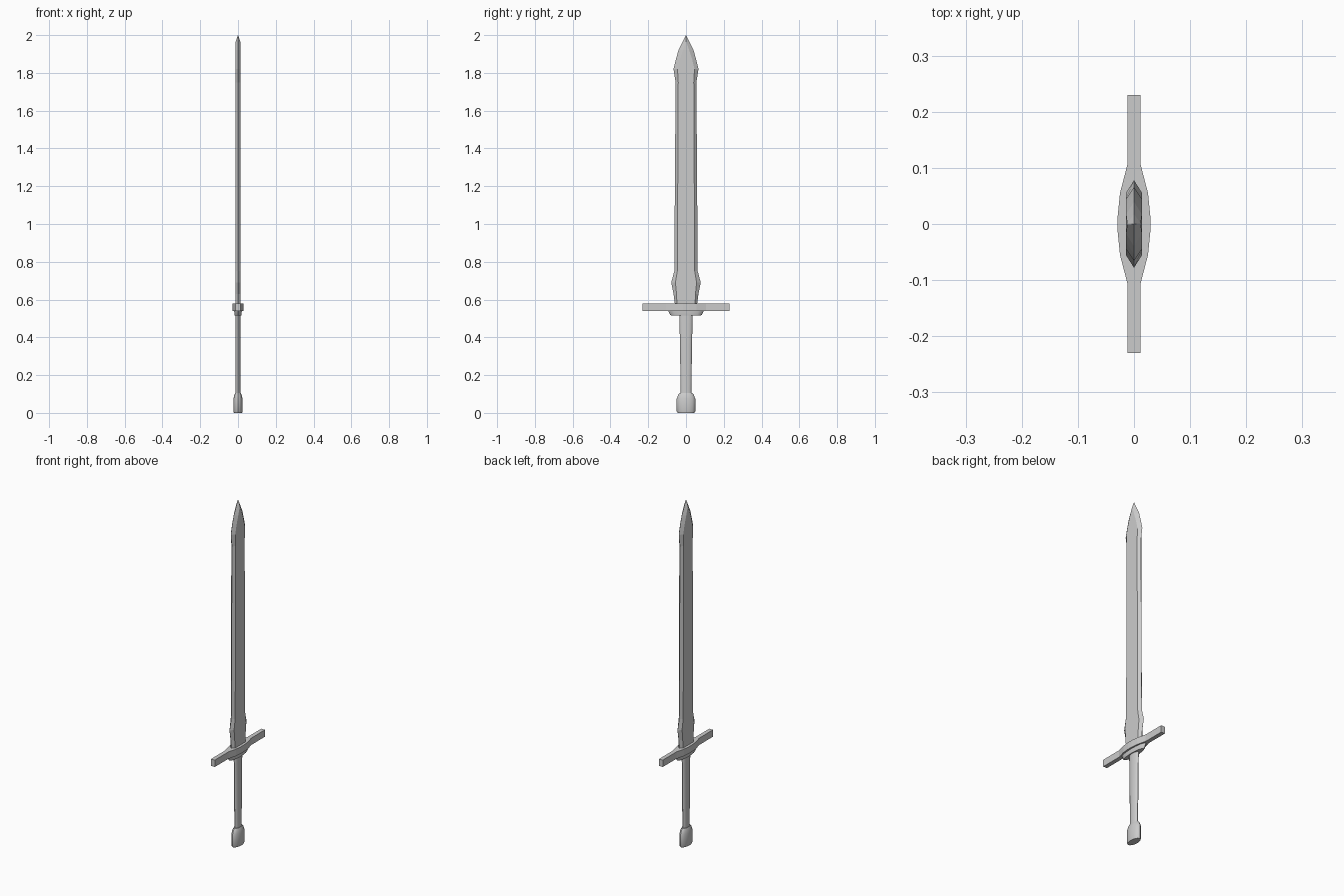
import bpy, bmesh
from math import sin, cos, pi

if "Cube" in bpy.data.objects:
    bpy.data.objects.remove(bpy.data.objects["Cube"])


def loft(name, rings, smooth=False):
    """Skin a stack of equal-length rings of 3D points and cap both ends."""
    bm = bmesh.new()
    loops = [[bm.verts.new(p) for p in ring] for ring in rings]
    n = len(loops[0])
    for a, b in zip(loops, loops[1:]):
        for i in range(n):
            j = (i + 1) % n
            bm.faces.new((a[i], a[j], b[j], b[i]))
    bm.faces.new(loops[0][::-1])
    bm.faces.new(loops[-1])
    bmesh.ops.remove_doubles(bm, verts=bm.verts, dist=0.00001)
    bmesh.ops.recalc_face_normals(bm, faces=bm.faces)
    mesh = bpy.data.meshes.new(name)
    bm.to_mesh(mesh)
    bm.free()
    obj = bpy.data.objects.new(name, mesh)
    bpy.context.collection.objects.link(obj)
    if smooth:
        bpy.ops.object.select_all(action='DESELECT')
        obj.select_set(True)
        bpy.context.view_layer.objects.active = obj
        bpy.ops.object.shade_smooth_by_angle(angle=0.6)
    return obj


def oval(z, rx, ry, sides=16):
    return [(rx * cos(2 * pi * i / sides), ry * sin(2 * pi * i / sides), z)
            for i in range(sides)]


def blade_ring(z, edge, flat, t):
    half = [(0, -edge), (t, -flat), (t, 0), (t, flat)]
    return [(x, y, z) for x, y in half + [(-x, -y) for x, y in half]]


# Blade: bevelled section, flared near the guard and at the point
loft("blade", [blade_ring(*s) for s in (
    (0.57, 0.058, 0.048, 0.014),
    (0.63, 0.066, 0.050, 0.014),
    (0.69, 0.078, 0.056, 0.014),
    (0.75, 0.062, 0.046, 0.014),
    (1.75, 0.055, 0.041, 0.014),
    (1.82, 0.066, 0.045, 0.014),
    (1.87, 0.054, 0.033, 0.014),
    (1.92, 0.040, 0.017, 0.014),
    (1.965, 0.018, 0.001, 0.012),
    (2.00, 0.0003, 0.0001, 0.0002))])

# Crossguard: bar that swells around the blade
quarter = [(0.012, 0.23), (0.012, 0.105), (0.025, 0.055), (0.029, 0.015)]
side = [(x, -y) for x, y in quarter] + quarter[::-1]
outline = side + [(-x, -y) for x, y in side]
loft("crossguard", [[(x, y, z) for x, y in outline] for z in (0.54, 0.58)])

# Stepped collar under the guard
loft("collar", [oval(0.515, 0.018, 0.078), oval(0.52, 0.019, 0.084),
                oval(0.541, 0.020, 0.094)], True)

# Grip, slightly narrower toward the pommel
loft("grip", [oval(0.10, 0.013, 0.028), oval(0.36, 0.013, 0.032),
              oval(0.52, 0.013, 0.035)], True)

# Pommel
loft("pommel", [oval(0.0, 0.022, 0.044), oval(0.008, 0.024, 0.049),
                oval(0.075, 0.024, 0.049), oval(0.095, 0.019, 0.042),
                oval(0.105, 0.015, 0.035)], True)
